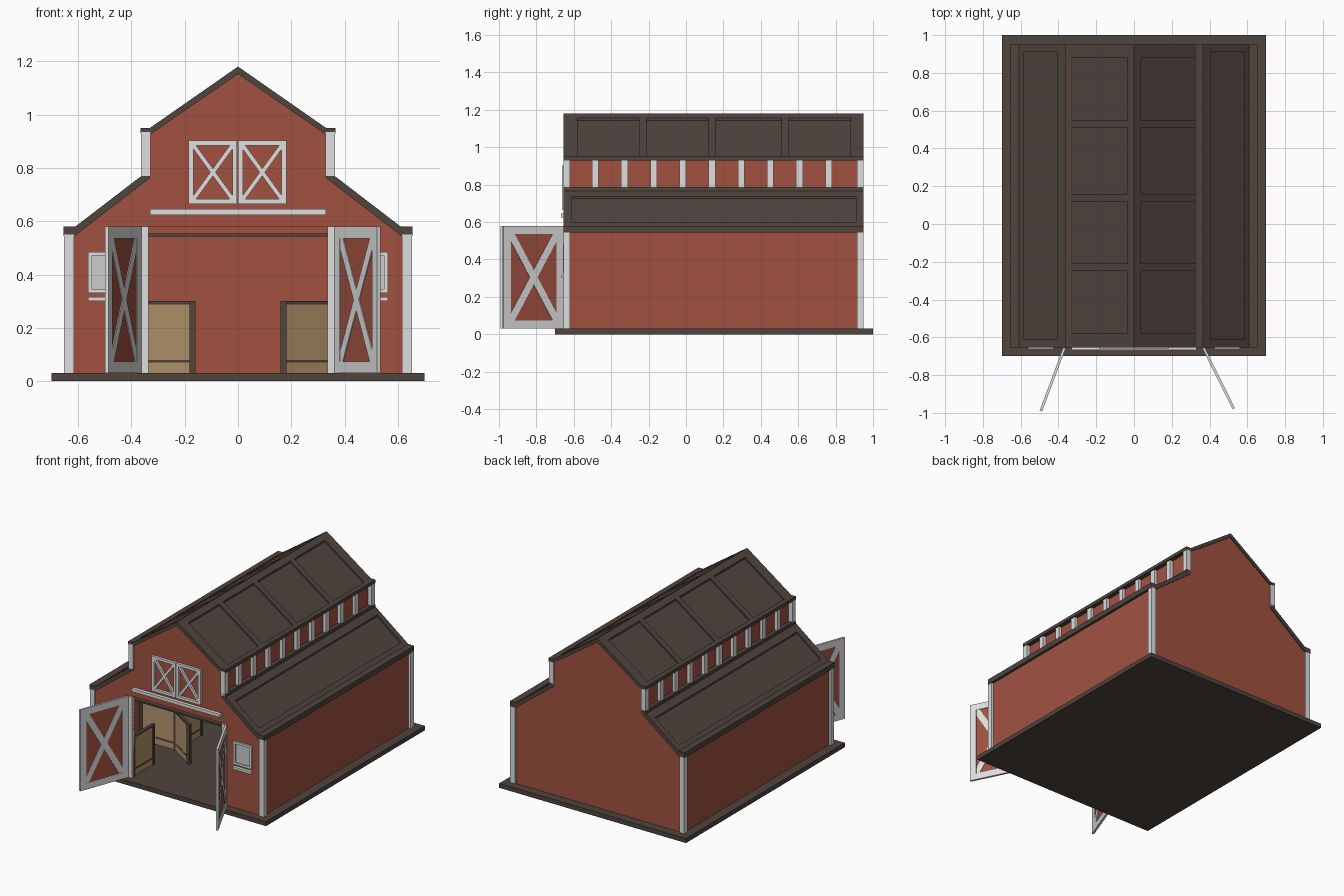
import bpy
import bmesh
from mathutils import Vector

cube = bpy.data.objects.get("Cube")
if cube:
    bpy.data.objects.remove(cube, do_unlink=True)


def material(name, rgb):
    m = bpy.data.materials.new(name)
    m.use_nodes = True
    colour = (*rgb, 1)
    m.diffuse_color = colour
    m.node_tree.nodes["Principled BSDF"].inputs["Base Color"].default_value = colour
    return m


RED = material("barn red", (0.36, 0.083, 0.053))
BROWN = material("dark brown", (0.08, 0.058, 0.048))
WHITE = material("trim white", (0.74, 0.74, 0.74))
TAN = material("stall wood", (0.46, 0.30, 0.15))
PANE = material("window pane", (0.60, 0.61, 0.61))

FRONT, BACK = -0.655, 0.95
FLOOR = 0.03


def finish(name, bm, mat):
    bmesh.ops.recalc_face_normals(bm, faces=bm.faces)
    mesh = bpy.data.meshes.new(name)
    bm.to_mesh(mesh)
    bm.free()
    mesh.materials.append(mat)
    ob = bpy.data.objects.new(name, mesh)
    bpy.context.collection.objects.link(ob)
    return ob


def prism(bm, profile, y0, y1):
    """Extrude an x-z outline from y0 to y1."""
    face = bm.faces.new([bm.verts.new((x, y0, z)) for x, z in profile])
    out = bmesh.ops.extrude_face_region(bm, geom=[face])
    verts = [v for v in out["geom"] if isinstance(v, bmesh.types.BMVert)]
    bmesh.ops.translate(bm, verts=verts, vec=(0, y1 - y0, 0))


def box(bm, x, y, z):
    prism(bm, [(x[0], z[0]), (x[1], z[0]), (x[1], z[1]), (x[0], z[1])], *y)


def plank(bm, a, b, width, thick, normal):
    """Board from a to b; width lies in the plane facing normal."""
    a, b, n = Vector(a), Vector(b), Vector(normal).normalized()
    side = (b - a).cross(n).normalized() * width / 2
    n = n * thick / 2
    ring = [side + n, side - n, -side - n, -side + n]
    lo = [bm.verts.new(a + r) for r in ring]
    hi = [bm.verts.new(b + r) for r in ring]
    bm.faces.new(lo)
    bm.faces.new(hi)
    for i in range(4):
        j = (i + 1) % 4
        bm.faces.new((lo[i], lo[j], hi[j], hi[i]))


def panel_frame(bm, a, b, z0, z1, w, thick, crossed=True):
    """Rectangular frame between ground points a and b, with optional X brace."""
    a, b = Vector((*a, 0)), Vector((*b, 0))
    d = (b - a).normalized()
    n = d.cross(Vector((0, 0, 1)))
    up = lambda p, z: p + Vector((0, 0, z))
    for p in (a + d * w / 2, b - d * w / 2):
        plank(bm, up(p, z0), up(p, z1), w, thick, n)
    for z in (z0 + w / 2, z1 - w / 2):
        plank(bm, up(a + d * w, z), up(b - d * w, z), w, thick, n)
    if crossed:
        p, q = a + d * w, b - d * w
        for s, e in ((z0 + w, z1 - w), (z1 - w, z0 + w)):
            plank(bm, up(p, s), up(q, e), w * 0.9, thick * 0.8, n)


def slab(bm, a, b, z0, z1, thick):
    d = Vector((*b, 0)) - Vector((*a, 0))
    z = (z0 + z1) / 2
    plank(bm, (*a, z), (*b, z), z1 - z0, thick, d.cross(Vector((0, 0, 1))))


# Base
bm = bmesh.new()
box(bm, (-0.7, 0.7), (-0.7, 1.0), (0, FLOOR))
finish("base_floor", bm, BROWN)

# Gable walls and side walls
half = [(0.638, 0.56), (0.60, 0.57), (0.335, 0.77), (0.335, 0.935), (0, 1.165)]
outline = [(0.638, FLOOR)] + half + [(-x, z) for x, z in half[-2::-1]] + [(-0.638, FLOOR)]
opening = [(-0.335, FLOOR), (-0.335, 0.58), (0.335, 0.58), (0.335, FLOOR)]
bm = bmesh.new()
prism(bm, outline + opening, FRONT + 0.01, FRONT + 0.03)
finish("front_wall", bm, RED)
bm = bmesh.new()
prism(bm, outline, BACK - 0.03, BACK - 0.008)
finish("back_wall", bm, RED)
bm = bmesh.new()
for s in (-1, 1):
    box(bm, (s * 0.618, s * 0.638), (FRONT + 0.03, BACK - 0.03), (FLOOR, 0.56))
    box(bm, (s * 0.315, s * 0.335), (FRONT + 0.03, BACK - 0.03), (0.75, 0.94))
finish("side_walls", bm, RED)

# Loft floor
bm = bmesh.new()
box(bm, (-0.618, 0.618), (FRONT + 0.03, BACK - 0.03), (0.542, 0.554))
finish("loft_floor", bm, BROWN)

# Corner posts and clerestory posts
bm = bmesh.new()
for s in (-1, 1):
    for y in ((FRONT, FRONT + 0.035), (BACK - 0.037, BACK)):
        box(bm, (s * 0.615, s * 0.652), y, (FLOOR, 0.55))
        box(bm, (s * 0.328, s * 0.363), y, (0.77, 0.935))
    for i in range(9):
        y = -0.485 + i * 0.156
        box(bm, (s * 0.33, s * 0.357), (y - 0.018, y + 0.018), (0.77, 0.935))
finish("white_posts", bm, WHITE)

# Roofs: sunken decks with raised frames on top
DIP = 0.012


def upper(x):
    return 1.18 - 0.697 * x


def lower(x):
    return 0.58 + 0.767 * (0.61 - x)


def raised(bm, height, s, x0, x1, y0, y1):
    prism(bm, [(s * x0, height(x0) - DIP * 1.5), (s * x1, height(x1) - DIP * 1.5),
               (s * x1, height(x1)), (s * x0, height(x0))], y0, y1)


decks, frames = bmesh.new(), bmesh.new()
for s in (-1, 1):
    top = [(0, 1.18 - DIP), (0.33, 0.95 - DIP), (0.365, 0.95 - DIP),
           (0.365, 0.928), (0.325, 0.928), (0, 1.152)]
    prism(decks, [(s * x, z) for x, z in top], FRONT, BACK)
    low = [(0.33, 0.786), (0.363, 0.786), (0.366, 0.767 - DIP), (0.61, 0.58 - DIP),
           (0.655, 0.58 - DIP), (0.655, 0.545), (0.612, 0.545), (0.33, 0.762)]
    prism(decks, [(s * x, z) for x, z in low], FRONT, BACK)
    # ridge, ribs and eave strips
    raised(frames, upper, s, 0, 0.035, FRONT, BACK)
    for y0, y1 in ((FRONT, -0.58), (-0.25, -0.21), (0.12, 0.16), (0.51, 0.55), (0.88, BACK)):
        raised(frames, upper, s, 0.035, 0.33, y0, y1)
    box(frames, (s * 0.33, s * 0.365), (FRONT, BACK), (0.935, 0.95))
    raised(frames, lower, s, 0.366, 0.405, FRONT, BACK)
    raised(frames, lower, s, 0.585, 0.61, FRONT, BACK)
    for y0, y1 in ((FRONT, -0.61), (0.91, BACK)):
        raised(frames, lower, s, 0.405, 0.585, y0, y1)
    box(frames, (s * 0.61, s * 0.655), (FRONT, BACK), (0.56, 0.58))
finish("roof_decks", decks, BROWN)
finish("roof_frames", frames, BROWN)

# Open barn doors
for name, a, b in (("right_door", (-0.368, -0.655), (-0.493, -0.99)),
                   ("left_door", (0.368, -0.655), (0.528, -0.978))):
    bm = bmesh.new()
    panel_frame(bm, a, b, FLOOR, 0.58, 0.044, 0.014)
    finish(name + "_frame", bm, WHITE)
    bm = bmesh.new()
    slab(bm, Vector(a).lerp(Vector(b), 0.06), Vector(b).lerp(Vector(a), 0.06), 0.05, 0.56, 0.005)
    finish(name + "_panel", bm, RED)

# Door jambs, loft doors, ledge and window frames
bm = bmesh.new()
for s in (-1, 1):
    box(bm, (s * 0.335, s * 0.365), (FRONT, FRONT + 0.032), (FLOOR, 0.58))
finish("door_jambs", bm, WHITE)
bm = bmesh.new()
for x0, x1 in ((-0.185, -0.003), (0.0, 0.182)):
    panel_frame(bm, (x0, FRONT + 0.004), (x1, FRONT + 0.004), 0.665, 0.902, 0.018, 0.022)
finish("loft_door_frames", bm, WHITE)
bm = bmesh.new()
box(bm, (-0.33, 0.33), (FRONT - 0.012, FRONT + 0.015), (0.624, 0.645))
finish("front_ledge", bm, WHITE)
bm, glass = bmesh.new(), bmesh.new()
for s in (-1, 1):
    panel_frame(bm, (s * 0.425, FRONT + 0.005), (s * 0.562, FRONT + 0.005),
                0.33, 0.485, 0.014, 0.016, crossed=False)
    box(bm, (s * 0.425, s * 0.562), (FRONT - 0.01, FRONT + 0.015), (0.30, 0.316))
    box(glass, (s * 0.43, s * 0.557), (FRONT + 0.004, FRONT + 0.012), (0.335, 0.48))
finish("window_frames", bm, WHITE)
finish("window_panes", glass, PANE)

# Horse stalls with half-open gates along the aisle
wood, trim = bmesh.new(), bmesh.new()


def stall_panel(a, b):
    slab(wood, a, b, FLOOR, 0.295, 0.014)
    slab(trim, a, b, 0.287, 0.30, 0.022)
    slab(trim, a, b, 0.07, 0.08, 0.018)
    for x, y in (a, b):
        box(trim, (x - 0.011, x + 0.011), (y - 0.011, y + 0.011), (FLOOR, 0.30))


for s in (-1, 1):
    for i in range(3):
        y = -0.62 + i * 0.51
        stall_panel((s * 0.352, y), (s * 0.352, y + 0.21))
        stall_panel((s * 0.352, y + 0.46), (s * 0.17, y + 0.34))
        stall_panel((s * 0.352, y + 0.46), (s * 0.61, y + 0.46))
finish("stall_boards", wood, TAN)
finish("stall_trim", trim, BROWN)
